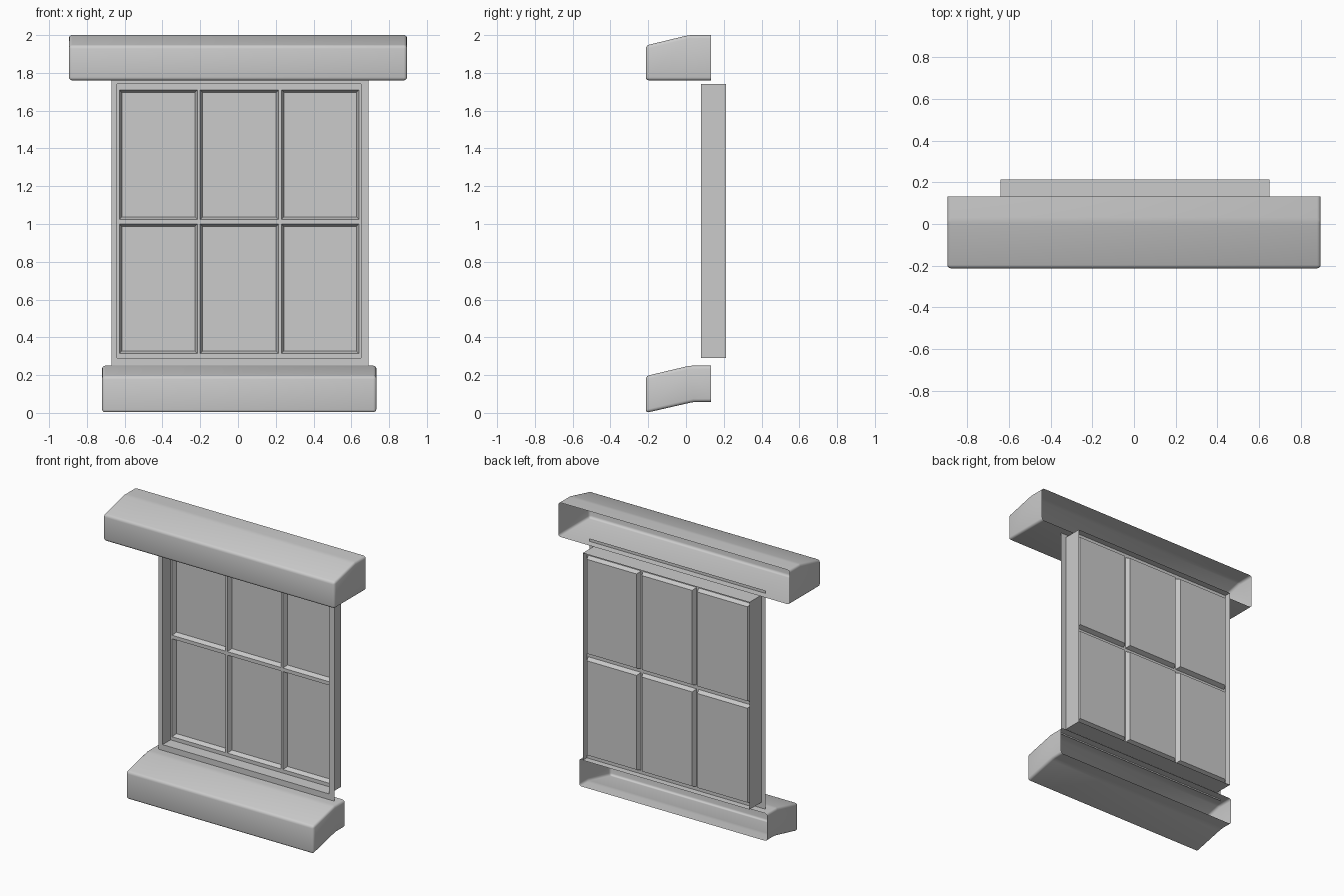
import bpy, bmesh

cube = bpy.data.objects.get("Cube")
if cube:
    bpy.data.objects.remove(cube, do_unlink=True)

# One plain grey for everything
grey = bpy.data.materials.new("plain_grey")
grey.use_nodes = True
COLOUR = (0.6, 0.6, 0.6, 1)
grey.diffuse_color = COLOUR
grey.node_tree.nodes["Principled BSDF"].inputs["Base Color"].default_value = COLOUR


def finish(name, bm, smooth=False):
    mesh = bpy.data.meshes.new(name)
    bm.to_mesh(mesh)
    bm.free()
    mesh.materials.append(grey)
    obj = bpy.data.objects.new(name, mesh)
    bpy.context.collection.objects.link(obj)
    if smooth:
        bpy.ops.object.select_all(action="DESELECT")
        obj.select_set(True)
        bpy.context.view_layer.objects.active = obj
        bpy.ops.object.shade_smooth_by_angle(angle=0.7)
    return obj


def hollow_ledge(name, x0, x1, profile):
    """Extrude a (y, z) profile along x, open at the back, with rounded edges."""
    bm = bmesh.new()
    ends = [[bm.verts.new((x, y, z)) for y, z in profile] for x in (x0, x1)]
    for end in ends:
        bm.faces.new(end)
    for i in range(len(profile) - 1):
        bm.faces.new((ends[0][i], ends[0][i + 1], ends[1][i + 1], ends[1][i]))
    bmesh.ops.recalc_face_normals(bm, faces=bm.faces)
    # make the front face point forwards
    front = min(bm.faces, key=lambda f: f.calc_center_median().y)
    if front.normal.y > 0:
        bmesh.ops.reverse_faces(bm, faces=bm.faces)
    edges = [e for e in bm.edges if not e.is_boundary]
    bmesh.ops.bevel(bm, geom=edges, offset=0.017, offset_type="OFFSET",
                    segments=3, profile=0.5, affect="EDGES")
    return finish(name, bm, smooth=True)


FRONT, BACK = -0.213, 0.132

# Lintel and sill; profiles run from the back top round to the back bottom
hollow_ledge("lintel", -0.895, 0.895,
             [(BACK, 2.0), (0.015, 2.0), (FRONT, 1.945), (FRONT, 1.76), (BACK, 1.76)])
hollow_ledge("sill", -0.72, 0.733,
             [(BACK, 0.25), (0.02, 0.25), (FRONT, 0.195), (FRONT, 0.0),
              (0.04, 0.058), (BACK, 0.058)])


def rectangle(bm, x0, x1, z0, z1, y):
    return [bm.verts.new((x, y, z)) for x, z in ((x0, z0), (x1, z0), (x1, z1), (x0, z1))]


# Casing: a flat flange around a thin reveal that runs back
X0, X1, Z0, Z1 = -0.64, 0.65, 0.29, 1.74
bm = bmesh.new()
loops = [rectangle(bm, -0.67, 0.69, 0.24, 1.78, 0.08),
         rectangle(bm, X0, X1, Z0, Z1, 0.08),
         rectangle(bm, X0, X1, Z0, Z1, 0.213)]
for a, b in zip(loops, loops[1:]):
    for i in range(4):
        j = (i + 1) % 4
        bm.faces.new((a[i], a[j], b[j], b[i]))
finish("casing", bm)

# Sash: a grid of bars whose odd cells become recessed panes
xs = [X0, -0.628, -0.215, -0.2, 0.215, 0.23, 0.64, X1]
zs = [Z0, 0.315, 1.0, 1.025, 1.71, Z1]
bm = bmesh.new()
grid = [[bm.verts.new((x, 0.168, z)) for x in xs] for z in zs]
panes = []
for r in range(len(zs) - 1):
    for c in range(len(xs) - 1):
        face = bm.faces.new((grid[r][c], grid[r][c + 1], grid[r + 1][c + 1], grid[r + 1][c]))
        if r % 2 and c % 2:
            panes.append(face)
bm.normal_update()
bmesh.ops.inset_individual(bm, faces=panes, thickness=0.018)
for pane in panes:
    for v in pane.verts:
        v.co.y = 0.2
finish("sash", bm)
